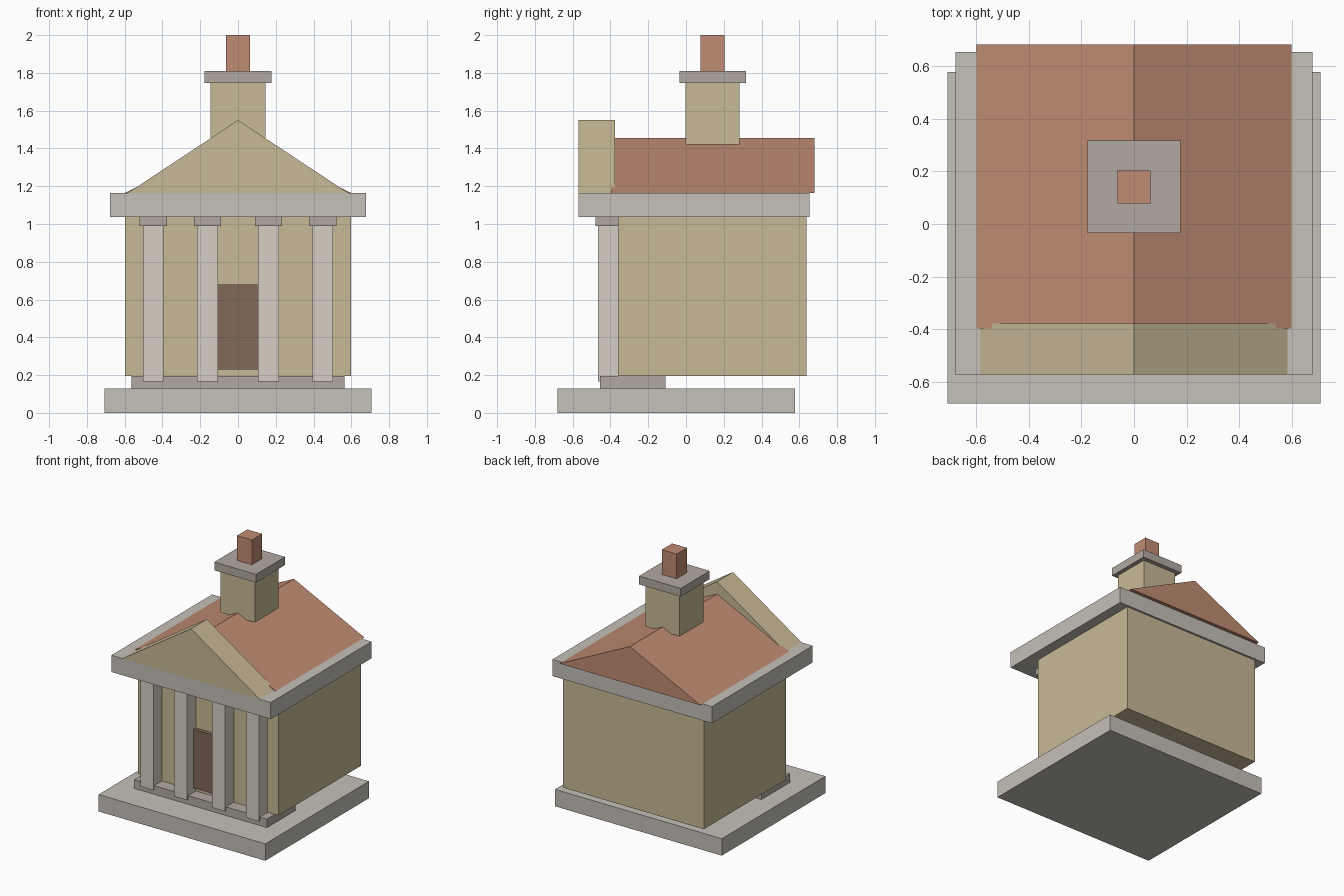
import bpy
import bmesh

if "Cube" in bpy.data.objects:
    bpy.data.objects.remove(bpy.data.objects["Cube"])


def material(name, rgb):
    m = bpy.data.materials.new(name)
    m.diffuse_color = (*rgb, 1)
    m.use_nodes = True
    m.node_tree.nodes["Principled BSDF"].inputs["Base Color"].default_value = m.diffuse_color
    return m


TAN = material("sandstone", (0.58, 0.49, 0.31))
TILE = material("terracotta", (0.53, 0.26, 0.17))
STONE = material("stone", (0.56, 0.53, 0.48))
PALE = material("pale_stone", (0.67, 0.62, 0.54))
TRIM = material("trim_stone", (0.45, 0.40, 0.36))
WOOD = material("dark_wood", (0.22, 0.14, 0.10))


def extrude_y(name, profile, y0, y1, mat):
    """Extrude an (x, z) outline along y into a closed solid."""
    bm = bmesh.new()
    face = bm.faces.new([bm.verts.new((x, y0, z)) for x, z in profile])
    new = bmesh.ops.extrude_face_region(bm, geom=[face])["geom"]
    verts = [v for v in new if isinstance(v, bmesh.types.BMVert)]
    bmesh.ops.translate(bm, verts=verts, vec=(0, y1 - y0, 0))
    # the starting face is kept or dropped depending on region: make sure it is capped
    bmesh.ops.holes_fill(bm, edges=[e for e in bm.edges if e.is_boundary])
    bmesh.ops.recalc_face_normals(bm, faces=bm.faces)
    mesh = bpy.data.meshes.new(name)
    bm.to_mesh(mesh)
    bm.free()
    mesh.materials.append(mat)
    ob = bpy.data.objects.new(name, mesh)
    bpy.context.collection.objects.link(ob)
    return ob


def box(name, half, y0, y1, z0, z1, mat, cx=0.0):
    outline = [(cx - half, z0), (cx + half, z0), (cx + half, z1), (cx - half, z1)]
    return extrude_y(name, outline, y0, y1, mat)


def gable(name, half, y0, y1, z0, z1, mat):
    return extrude_y(name, [(-half, z0), (half, z0), (0, z1)], y0, y1, mat)


# Base slab and porch step
box("base_slab", 0.708, -0.68, 0.577, 0, 0.13, STONE)
box("porch_step", 0.565, -0.455, -0.108, 0.13, 0.196, TRIM)

# Main building and door
box("walls", 0.597, -0.36, 0.637, 0.196, 1.037, TAN)
box("door", 0.108, -0.39, -0.34, 0.23, 0.68, WOOD)

# Columns with capitals
for i, x in enumerate((-0.449, -0.161, 0.161, 0.449)):
    box(f"column_{i + 1}", 0.055, -0.465, -0.355, 0.165, 0.99, PALE, x)
    box(f"capital_{i + 1}", 0.072, -0.48, -0.336, 0.99, 1.037, TRIM, x)

# Entablature, pediment and roof
box("entablature", 0.677, -0.57, 0.653, 1.037, 1.165, STONE)
gable("pediment", 0.582, -0.57, -0.377, 1.165, 1.55, TAN)
gable("roof", 0.598, -0.397, 0.68, 1.165, 1.455, TILE)

# Tower on the ridge with cap and finial
box("tower", 0.145, -0.003, 0.283, 1.42, 1.747, TAN)
box("tower_cap", 0.177, -0.035, 0.317, 1.747, 1.81, TRIM)
box("finial", 0.063, 0.078, 0.203, 1.81, 2.0, TILE)
